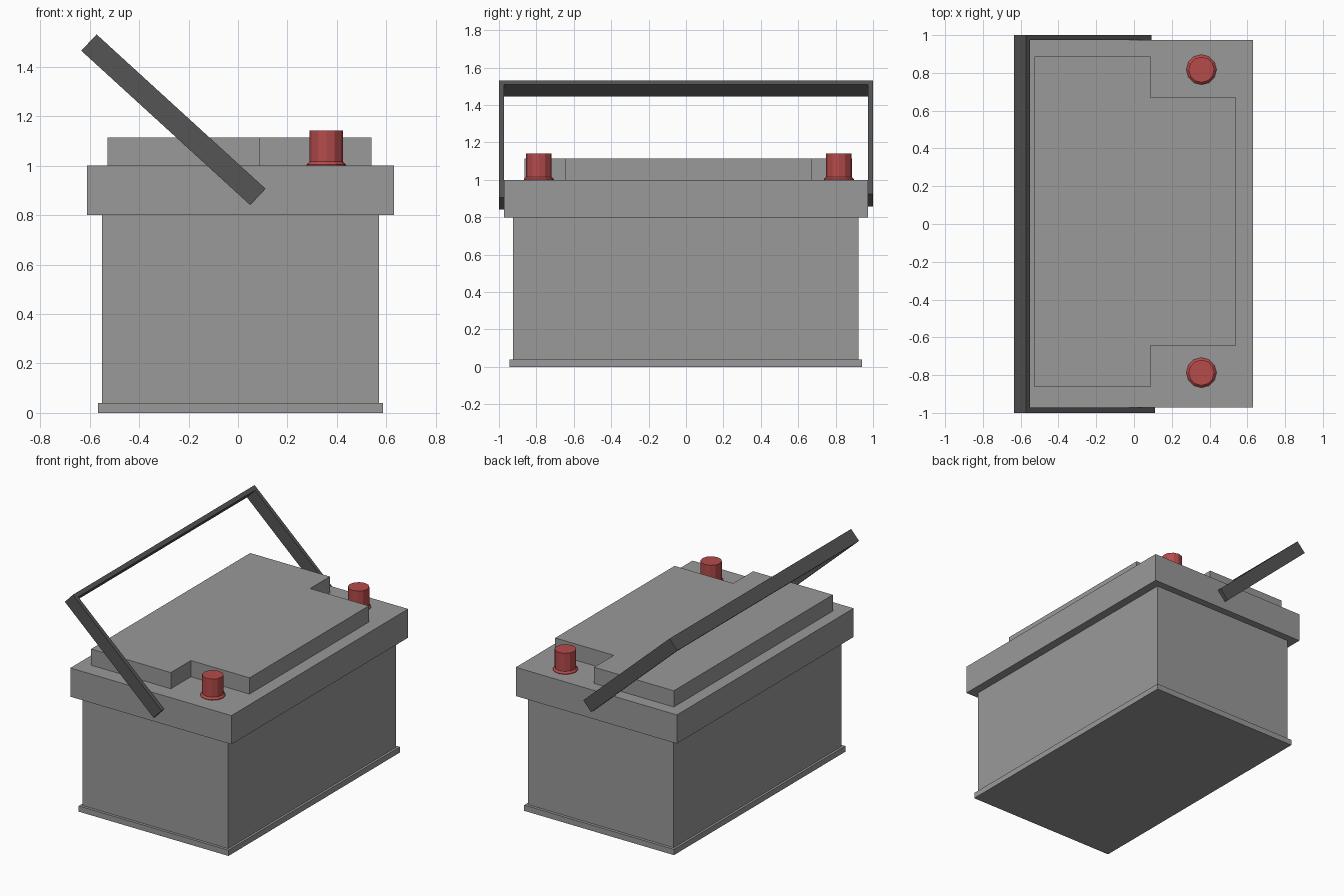
import bpy, bmesh
from mathutils import Vector

cube = bpy.data.objects.get("Cube")
if cube:
    bpy.data.objects.remove(cube, do_unlink=True)


def material(name, color):
    m = bpy.data.materials.new(name)
    m.diffuse_color = (*color, 1)
    m.use_nodes = True
    m.node_tree.nodes["Principled BSDF"].inputs["Base Color"].default_value = (*color, 1)
    return m


grey = material("case grey", (0.32, 0.32, 0.32))
dark = material("handle dark grey", (0.09, 0.09, 0.09))
red = material("terminal red", (0.46, 0.07, 0.07))


def finish(name, bm, mat):
    bmesh.ops.recalc_face_normals(bm, faces=bm.faces)
    mesh = bpy.data.meshes.new(name)
    bm.to_mesh(mesh)
    bm.free()
    mesh.materials.append(mat)
    obj = bpy.data.objects.new(name, mesh)
    bpy.context.collection.objects.link(obj)
    return obj


def prism(name, points, extrude, mat):
    """Flat outline pushed along a vector."""
    bm = bmesh.new()
    face = bm.faces.new([bm.verts.new(p) for p in points])
    new = bmesh.ops.extrude_face_region(bm, geom=[face])["geom"]
    bmesh.ops.translate(bm, vec=extrude, verts=[v for v in new if isinstance(v, bmesh.types.BMVert)])
    return finish(name, bm, mat)


def slab(name, x0, x1, y0, y1, z0, z1, mat):
    corners = [(x0, y0, z0), (x1, y0, z0), (x1, y1, z0), (x0, y1, z0)]
    return prism(name, corners, Vector((0, 0, z1 - z0)), mat)


# Case
slab("base_rim", -0.567, 0.587, -0.943, 0.942, 0, 0.04, grey)
slab("case_body", -0.551, 0.571, -0.924, 0.922, 0.04, 0.8, grey)
slab("lid", -0.611, 0.63, -0.972, 0.973, 0.8, 1.0, grey)

# Raised cover with a corner notch beside each terminal
left, notch, right = -0.527, 0.087, 0.539
outline = [(left, -0.863), (notch, -0.863), (notch, -0.643), (right, -0.643),
           (right, 0.67), (notch, 0.67), (notch, 0.887), (left, 0.887)]
prism("raised_cover", [(x, y, 1.0) for x, y in outline], Vector((0, 0, 0.113)), grey)


# Terminals: a post on a tapered collar
def terminal(name, y, sides=12):
    bm = bmesh.new()
    rings = []
    for radius, z in [(0.08, 1.0), (0.08, 1.004), (0.068, 1.016), (0.068, 1.142)]:
        ring = bmesh.ops.create_circle(bm, segments=sides, radius=radius)["verts"]
        bmesh.ops.translate(bm, vec=(0.357, y, z), verts=ring)
        rings.append(ring)
    for a, b in zip(rings, rings[1:]):
        for i in range(sides):
            j = (i + 1) % sides
            bm.faces.new((a[i], a[j], b[j], b[i]))
    bm.faces.new(rings[0])
    bm.faces.new(rings[-1])
    finish(name, bm, red)


terminal("front_terminal", -0.787)
terminal("back_terminal", 0.817)

# Tilted carrying handle: a U outline in the plane of the arms
top = Vector((-0.634, 0, 1.465))
along = Vector((0.684, 0, -0.625)).normalized()
width = Vector((0.062, 0, 0.066))
long_arm, short_arm, bar = 0.926, 0.9, 0.03
u_shape = [(0, -1), (long_arm, -1), (long_arm, -0.972), (bar, -0.972),
           (bar, 0.973), (short_arm, 0.973), (short_arm, 1), (0, 1)]
prism("handle", [top + along * d + Vector((0, y, 0)) for d, y in u_shape], width, dark)
